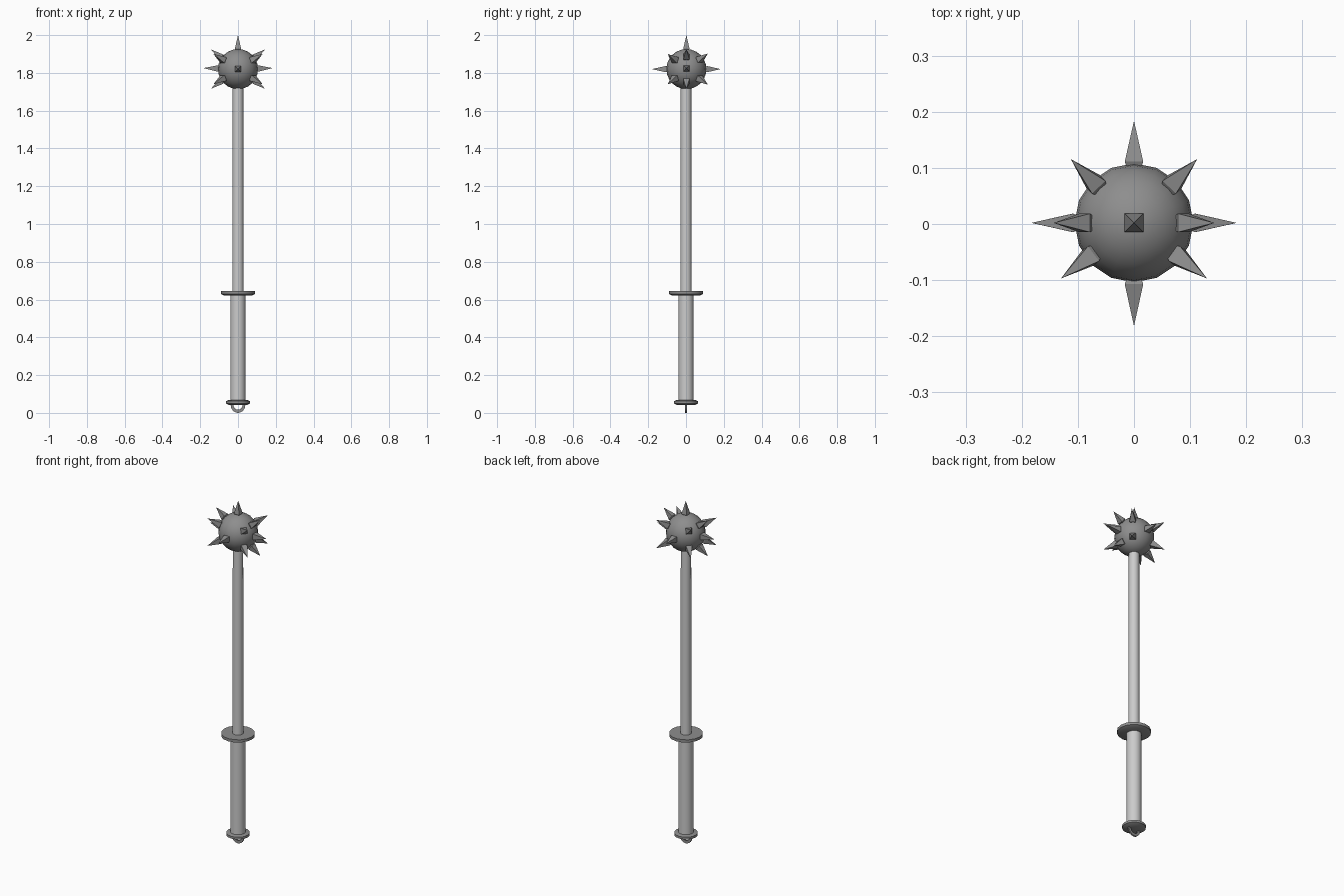
import bpy, bmesh, math
from mathutils import Vector

if "Cube" in bpy.data.objects:
    bpy.data.objects.remove(bpy.data.objects["Cube"])

CENTRE = Vector((0, 0.002, 1.82))

dark = bpy.data.materials.new("dark_metal")
dark.diffuse_color = (0.27, 0.27, 0.27, 1)
dark.use_nodes = True
dark.node_tree.nodes["Principled BSDF"].inputs["Base Color"].default_value = dark.diffuse_color


def make_object(name, bm, smooth=True, material=dark):
    bmesh.ops.recalc_face_normals(bm, faces=bm.faces)
    mesh = bpy.data.meshes.new(name)
    bm.to_mesh(mesh)
    bm.free()
    if material:
        mesh.materials.append(material)
    ob = bpy.data.objects.new(name, mesh)
    bpy.context.collection.objects.link(ob)
    if smooth:
        bpy.ops.object.select_all(action='DESELECT')
        ob.select_set(True)
        bpy.context.view_layer.objects.active = ob
        bpy.ops.object.shade_smooth_by_angle(angle=math.radians(35))
    return ob


def stack(bm, profile, sides, turn=0.0):
    """Closed solid from (radius, height) rings."""
    rings = []
    for r, z in profile:
        rings.append([bm.verts.new((r * math.cos(turn + i * math.tau / sides),
                                    r * math.sin(turn + i * math.tau / sides), z))
                      for i in range(sides)])
    for a, b in zip(rings, rings[1:]):
        for i in range(sides):
            j = (i + 1) % sides
            bm.faces.new((a[i], a[j], b[j], b[i]))
    bm.faces.new(rings[0][::-1])
    bm.faces.new(rings[-1])
    return rings


def turned(name, profile, material=dark, sides=16):
    bm = bmesh.new()
    stack(bm, profile, sides)
    return make_object(name, bm, material=material)


# Shaft and grip in plain grey, guard and pommel in dark metal
turned("shaft", [(0.030, 0.63), (0.028, 1.75)], None)
turned("grip", [(0.040, 0.05), (0.040, 0.635)], None)
turned("guard", [(0.074, 0.621), (0.090, 0.629), (0.090, 0.645)])
turned("pommel", [(0.045, 0.041), (0.063, 0.050), (0.063, 0.063), (0.052, 0.067)])

# Half ring hanging under the pommel
bm = bmesh.new()
steps, outer, inner, half = 12, 0.039, 0.024, 0.004
sections = []
for k in range(steps + 1):
    a = math.pi + math.pi * k / steps
    sections.append([bm.verts.new((r * math.cos(a), y, 0.043 + r * 1.1 * math.sin(a)))
                     for r, y in ((outer, -half), (outer, half), (inner, half), (inner, -half))])
for s, t in zip(sections, sections[1:]):
    for i in range(4):
        j = (i + 1) % 4
        bm.faces.new((s[i], s[j], t[j], t[i]))
bm.faces.new(sections[0])
bm.faces.new(sections[-1])
make_object("hanging_ring", bm)

# Round head
bm = bmesh.new()
bmesh.ops.create_uvsphere(bm, u_segments=16, v_segments=12, radius=0.106)
bmesh.ops.translate(bm, verts=bm.verts, vec=CENTRE)
make_object("head", bm)


# Four-sided spikes, each waisted at the foot
def spike(name, direction, length):
    d = Vector(direction).normalized()
    bm = bmesh.new()
    root2 = math.sqrt(2)
    tip = stack(bm, [(0.011 * root2, 0.095), (0.0165 * root2, 0.109), (0.0003, length)],
                4, math.pi / 4)[-1]
    bmesh.ops.pointmerge(bm, verts=tip, merge_co=(0, 0, length))
    side = Vector((0, 0, 1)).cross(d)
    side = side.normalized() if side.length > 0.01 else Vector((1, 0, 0))
    up = d.cross(side)
    for v in bm.verts:
        v.co = CENTRE + side * v.co.x + up * v.co.y + d * v.co.z
    make_object(name, bm, smooth=False)


spikes = [((0, 0, 1), 0.18), ((0, 1, 0), 0.182), ((0, -1, 0), 0.184)]
for sx in (-1, 1):
    spikes.append(((sx, 0, 0.03), 0.183))
    for sz in (-1, 1):
        spikes += [((sx * 0.14, 0, sz * 0.102), 0.177),
                   ((sx * 0.112, 0.113, sz * 0.082), 0.18),
                   ((sx * 0.130, -0.099, sz * 0.08), 0.182)]
for n, (d, length) in enumerate(spikes):
    spike(f"spike_{n + 1}", d, length)
